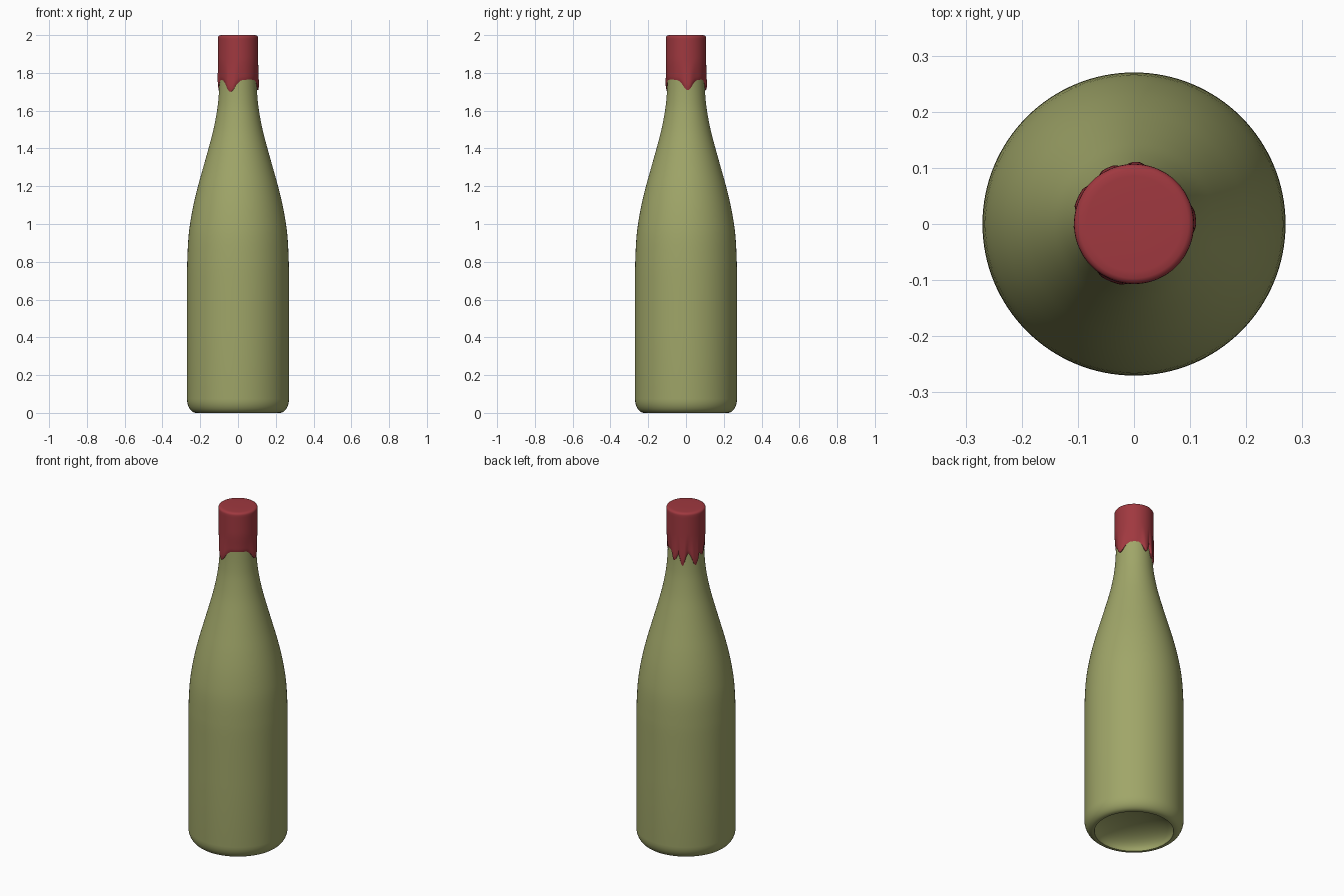
import bpy, bmesh, math

if "Cube" in bpy.data.objects:
    bpy.data.objects.remove(bpy.data.objects["Cube"])

SEG = 128


def smoothstep(t):
    t = max(0.0, min(1.0, t))
    return t * t * (3 - 2 * t)


def lathe(name, rings, color):
    """Build a closed skin; each ring is a function angle -> (radius, z), ends are closed by fans."""
    bm = bmesh.new()
    loops = []
    for ring in rings:
        loop = []
        for i in range(SEG):
            a = 2 * math.pi * i / SEG
            r, z = ring(a)
            loop.append(bm.verts.new((r * math.cos(a), r * math.sin(a), z)))
        loops.append(loop)
    for lo, hi in zip(loops, loops[1:]):
        for i in range(SEG):
            j = (i + 1) % SEG
            bm.faces.new((lo[i], lo[j], hi[j], hi[i]))
    for loop in (loops[0], loops[-1]):
        bm.faces.new(loop)
    bmesh.ops.recalc_face_normals(bm, faces=bm.faces)
    mesh = bpy.data.meshes.new(name)
    bm.to_mesh(mesh)
    bm.free()
    obj = bpy.data.objects.new(name, mesh)
    bpy.context.collection.objects.link(obj)
    mat = bpy.data.materials.new(name + "_material")
    mat.diffuse_color = color
    mat.use_nodes = True
    mat.node_tree.nodes["Principled BSDF"].inputs["Base Color"].default_value = mat.diffuse_color
    mesh.materials.append(mat)
    bpy.context.view_layer.objects.active = obj
    obj.select_set(True)
    bpy.ops.object.shade_smooth_by_angle(angle=math.radians(40))
    obj.select_set(False)
    return obj


# Glass bottle: domed punt, rounded foot, straight body, long sloping shoulder, neck
profile = []
for k in range(1, 11):
    a = math.pi / 2 * k / 10
    profile.append((0.215 * math.sin(a), 0.09 * math.cos(a)))
for k in range(9):
    a = math.pi / 2 * k / 8
    profile.append((0.222 + 0.048 * math.sin(a), 0.075 * (1 - math.cos(a))))
shoulder = [(0.27, 0.45), (0.27, 0.72), (0.268, 0.82), (0.263, 0.92), (0.254, 1.0),
            (0.236, 1.1), (0.212, 1.2), (0.184, 1.3), (0.156, 1.4), (0.13, 1.5),
            (0.111, 1.6), (0.103, 1.67), (0.099, 1.74), (0.097, 1.82), (0.097, 1.97)]


def catmull(p, steps=4):
    """Smooth the silhouette through its control points."""
    out = []
    for i in range(len(p) - 1):
        q = [p[max(i - 1, 0)], p[i], p[i + 1], p[min(i + 2, len(p) - 1)]]
        for s in range(steps):
            t = s / steps
            out.append(tuple(0.5 * (2 * b + (c - a) * t + (2 * a - 5 * b + 4 * c - d) * t * t
                                    + (3 * b - a - 3 * c + d) * t ** 3)
                             for a, b, c, d in zip(*q)))
    return out + [p[-1]]


profile += catmull(shoulder)
lathe("glass_bottle", [lambda a, p=p: p for p in profile], (0.35, 0.38, 0.14, 1))

# Wax seal: drips given as (angle in degrees, length, half width)
drips = [(5, 0.052, 17), (88, 0.05, 11), (115, 0.075, 10), (154, 0.075, 13),
         (183, 0.03, 10), (248, 0.06, 18)]


def drip(a):
    best = 0.0
    for centre, length, width in drips:
        d = (math.degrees(a) - centre + 180) % 360 - 180
        best = max(best, length * math.exp(-(d / width) ** 2))
    return best


def wax_ring(t):
    """Side of the wax: t runs 0 at the top to 1 at the dripping edge."""
    def ring(a):
        d = drip(a)
        low = 1.76 - d
        tuck = smoothstep((t - 0.45) / 0.55)
        gap = max(0.0, 1 - d / 0.045)
        r = 0.107 + tuck * (0.004 * (1 - gap) - 0.006 * gap)
        r -= 0.004 * smoothstep((t - 0.93) / 0.07)
        return r, 1.985 + (low - 1.985) * t
    return ring


rings = [lambda a, p=p: p for p in
         [(0.02, 2.0), (0.085, 2.0), (0.097, 1.999), (0.103, 1.996), (0.106, 1.991)]]
rings += [wax_ring(k / 20) for k in range(21)]
rings.append(lambda a: (0.094, 1.762 - drip(a)))
rings.append(lambda a: (0.09, 1.8))
lathe("wax_seal", rings, (0.35, 0.04, 0.05, 1))
